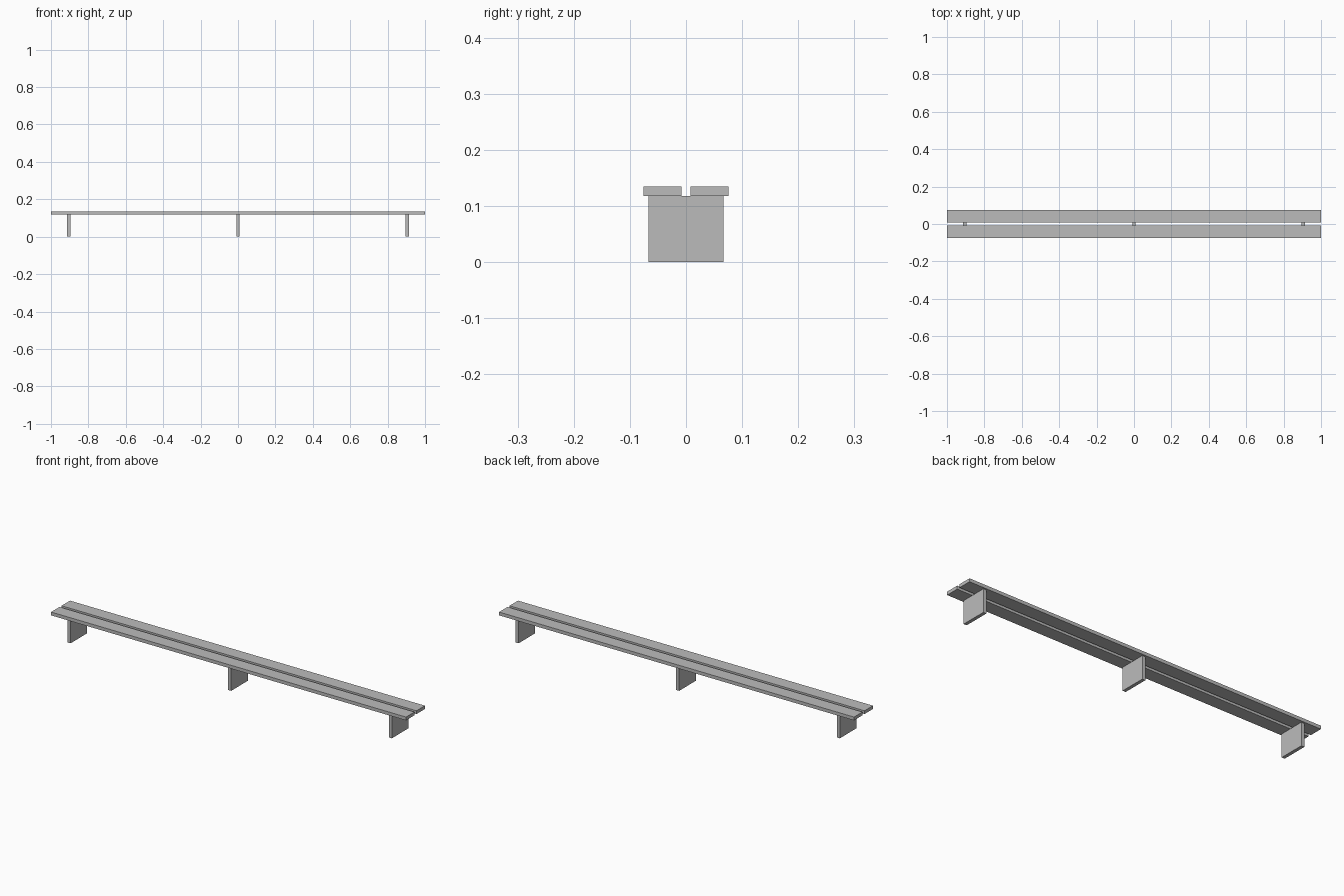
import bpy

if "Cube" in bpy.data.objects:
    bpy.data.objects.remove(bpy.data.objects["Cube"])

grey = bpy.data.materials.new("plain grey")
grey.diffuse_color = (0.5, 0.5, 0.5, 1)
grey.use_nodes = True
grey.node_tree.nodes["Principled BSDF"].inputs["Base Color"].default_value = grey.diffuse_color


def box(name, x, y, z):
    """Box from (min, max) ranges on each axis."""
    bpy.ops.mesh.primitive_cube_add(size=1, location=[(a + b) / 2 for a, b in (x, y, z)])
    ob = bpy.context.object
    ob.name = name
    ob.scale = [b - a for a, b in (x, y, z)]
    bpy.ops.object.transform_apply(location=False, rotation=False, scale=True)
    ob.data.materials.append(grey)
    return ob


LEG_TOP, SEAT_TOP = 0.118, 0.135

# Two long seat planks with a gap between them
box("front_plank", (-1, 1), (-0.076, -0.008), (LEG_TOP, SEAT_TOP))
box("back_plank", (-1, 1), (0.008, 0.076), (LEG_TOP, SEAT_TOP))

# Three upright support panels
for name, x in (("left_leg", -0.905), ("middle_leg", 0), ("right_leg", 0.905)):
    box(name, (x - 0.0085, x + 0.0085), (-0.067, 0.067), (0, LEG_TOP))
